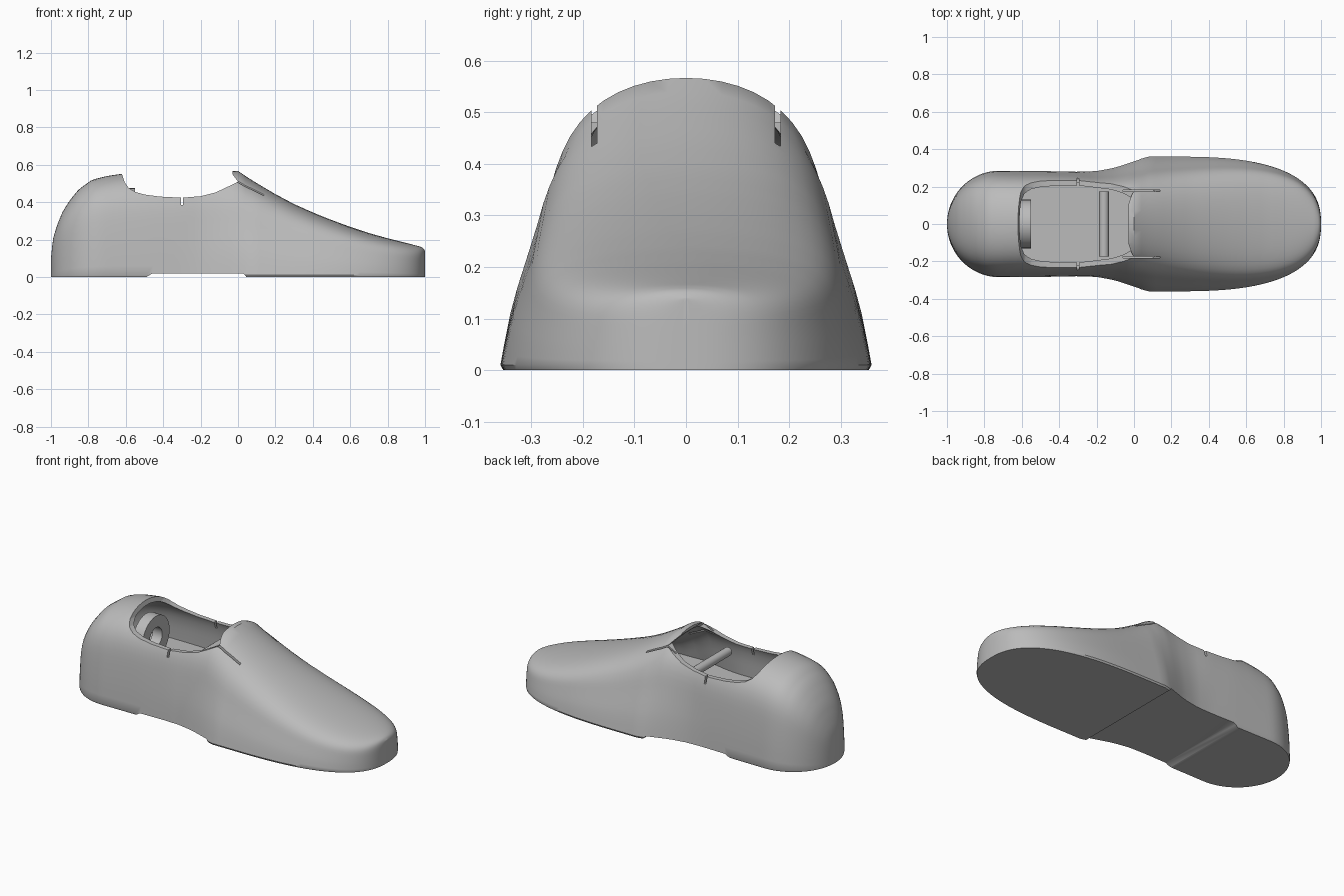
import bpy, bmesh, math

if "Cube" in bpy.data.objects:
    bpy.data.objects.remove(bpy.data.objects["Cube"])

grey = bpy.data.materials.new("grey")
grey.diffuse_color = (0.5, 0.5, 0.5, 1)
grey.use_nodes = True
grey.node_tree.nodes["Principled BSDF"].inputs["Base Color"].default_value = grey.diffuse_color


def interp(table, x):
    if x <= table[0][0]:
        return table[0][1]
    for (a, p), (b, q) in zip(table, table[1:]):
        if x <= b:
            return p + (q - p) * (x - a) / (b - a)
    return table[-1][1]


# Ridge height, waist width and section shape along the length
HEIGHT = [(-1, .1), (-.99, .2), (-.97, .27), (-.94, .345), (-.9, .41), (-.85, .47),
          (-.78, .52), (-.7, .54), (-.62, .552), (0, .567), (.05, .533), (.1, .502), (.2, .443),
          (.3, .39), (.4, .345), (.5, .305), (.6, .268), (.7, .235), (.8, .207),
          (.9, .182), (.97, .164), (.99, .155), (1, .14)]
WAIST = [(-.72, .285), (-.45, .283), (-.3, .28), (-.2, .284), (-.1, .303), (0, .337),
         (.07, .362), (.2, .362)]
TAPER = [(-.5, .1), (-.3, .12), (.05, .32), (.5, .2), (1, .06)]
POWER = [(-1, 6), (-.3, 7), (.05, 7), (1, 8)]
# Share of the taper reached at each share of the height
FLARE = [(0, 0), (.12, .1), (.25, .22), (.41, .45), (.535, .62), (.71, .78), (.9, .94), (1, 1)]


def half_width(x):
    if x < -.72:
        return max(.008, .285 * math.sqrt(max(0, 1 - ((x + .72) / .28) ** 2)))
    if x > .2:
        return max(.008, .362 * max(0, 1 - ((x - .2) / .8) ** 2.8) ** .4)
    return interp(WAIST, x)


def finish(name, bm):
    bmesh.ops.recalc_face_normals(bm, faces=bm.faces)
    mesh = bpy.data.meshes.new(name)
    bm.to_mesh(mesh)
    bm.free()
    mesh.materials.append(grey)
    ob = bpy.data.objects.new(name, mesh)
    bpy.context.collection.objects.link(ob)
    return ob


def loft(name, inset, floor, stations=80, rows=18):
    """Body made of arched sections along x."""
    bm = bmesh.new()
    rings = []
    for i in range(stations + 1):
        x = -math.cos(math.pi * i / stations)
        w = half_width(x) * (1 - inset / .29)
        h = interp(HEIGHT, x) - inset
        base = min(floor, h - .015)
        k, p = interp(TAPER, x), interp(POWER, x)
        side = [(w * .98, 0)] if floor == 0 else []
        for j in range(rows):
            s = 1 - (1 - j / rows) ** 2
            z = max(s * h, base if floor else .01)
            if side and z <= side[-1][1]:
                continue
            s = z / h
            side.append((w * (1 - k * interp(FLARE, s)) * math.sqrt(max(0, 1 - s ** p)), z))
        # Resample so all sections share one point count
        n = rows + 1
        pts = []
        for j in range(n):
            f = j * (len(side) - 1) / (n - 1)
            a = min(int(f), len(side) - 2)
            t = f - a
            pts.append([side[a][c] * (1 - t) + side[a + 1][c] * t for c in (0, 1)])
        ring = [(-y, z) for y, z in pts] + [(0, h)] + [(y, z) for y, z in reversed(pts)]
        rings.append([bm.verts.new((x * (1 - inset), y, z)) for y, z in ring])
    for a, b in zip(rings, rings[1:]):
        for j in range(len(a)):
            m = (j + 1) % len(a)
            bm.faces.new((a[j], a[m], b[m], b[j]))
    bm.faces.new(rings[0])
    bm.faces.new(rings[-1])
    return finish(name, bm)


def prism(name, profile, y0, y1):
    """Side profile (x, z) pushed across y."""
    bm = bmesh.new()
    a = [bm.verts.new((x, y0, z)) for x, z in profile]
    b = [bm.verts.new((x, y1, z)) for x, z in profile]
    bm.faces.new(a)
    bm.faces.new(b)
    for i in range(len(a)):
        m = (i + 1) % len(a)
        bm.faces.new((a[i], a[m], b[m], b[i]))
    return finish(name, bm)


def rect(x0, x1, z0, z1):
    return [(x0, z0), (x1, z0), (x1, z1), (x0, z1)]


# Shoe shell: hollowed body with an ankle opening, slits and raised arch
shell = loft("shoe_shell", 0, 0)
opening = [(-.62, .8), (-.62, .55), (-.605, .505), (-.585, .477), (-.55, .455), (-.5, .441),
           (-.42, .43), (-.3, .424), (-.2, .432), (-.12, .452), (-.05, .485), (0, .51),
           (-.03, .55), (-.03, .8)]
arch = [(-.5, -.05), (-.49, 0), (-.46, .018), (.03, .018), (.045, 0), (.045, -.05)]
cutters = [
    loft("cavity_cutter", .025, .23),
    prism("opening_cutter", opening, -.5, .5),
    prism("arch_cutter", arch, -.5, .5),
    prism("side_slit_cutter", rect(-.305, -.293, .385, .6), -.5, .5),
]
for s in (-1, 1):
    cutters.append(prism("tongue_slit_cutter", rect(-.06, .14, .42, .7),
                         s * .178 - .005, s * .178 + .005))
for c in cutters:
    mod = shell.modifiers.new(c.name, 'BOOLEAN')
    mod.operation, mod.solver, mod.object = 'DIFFERENCE', 'EXACT', c
bpy.context.view_layer.objects.active = shell
shell.select_set(True)
for mod in list(shell.modifiers):
    bpy.ops.object.modifier_apply(modifier=mod.name)
for c in cutters:
    bpy.data.objects.remove(c)

# Heel ring standing inside the back
bm = bmesh.new()
loops = []
for r, x in ((.13, -.615), (.13, -.55), (.06, -.55), (.06, -.615)):
    loops.append([bm.verts.new((x, r * math.cos(t * math.pi / 16),
                                .345 + r * math.sin(t * math.pi / 16))) for t in range(32)])
for i in range(4):
    a, b = loops[i], loops[(i + 1) % 4]
    for j in range(32):
        m = (j + 1) % 32
        bm.faces.new((a[j], a[m], b[m], b[j]))
ring = finish("heel_ring", bm)

# Cross bar inside the opening
bpy.ops.mesh.primitive_cylinder_add(vertices=24, radius=.026, depth=.35, location=(-.16, 0, .385),
                                    rotation=(math.pi / 2, 0, 0))
bar = bpy.context.object
bar.name = "cross_bar"
bar.data.materials.append(grey)

for ob in (shell, ring, bar):
    bpy.ops.object.select_all(action='DESELECT')
    ob.select_set(True)
    bpy.context.view_layer.objects.active = ob
    bpy.ops.object.shade_smooth_by_angle(angle=math.radians(35))
